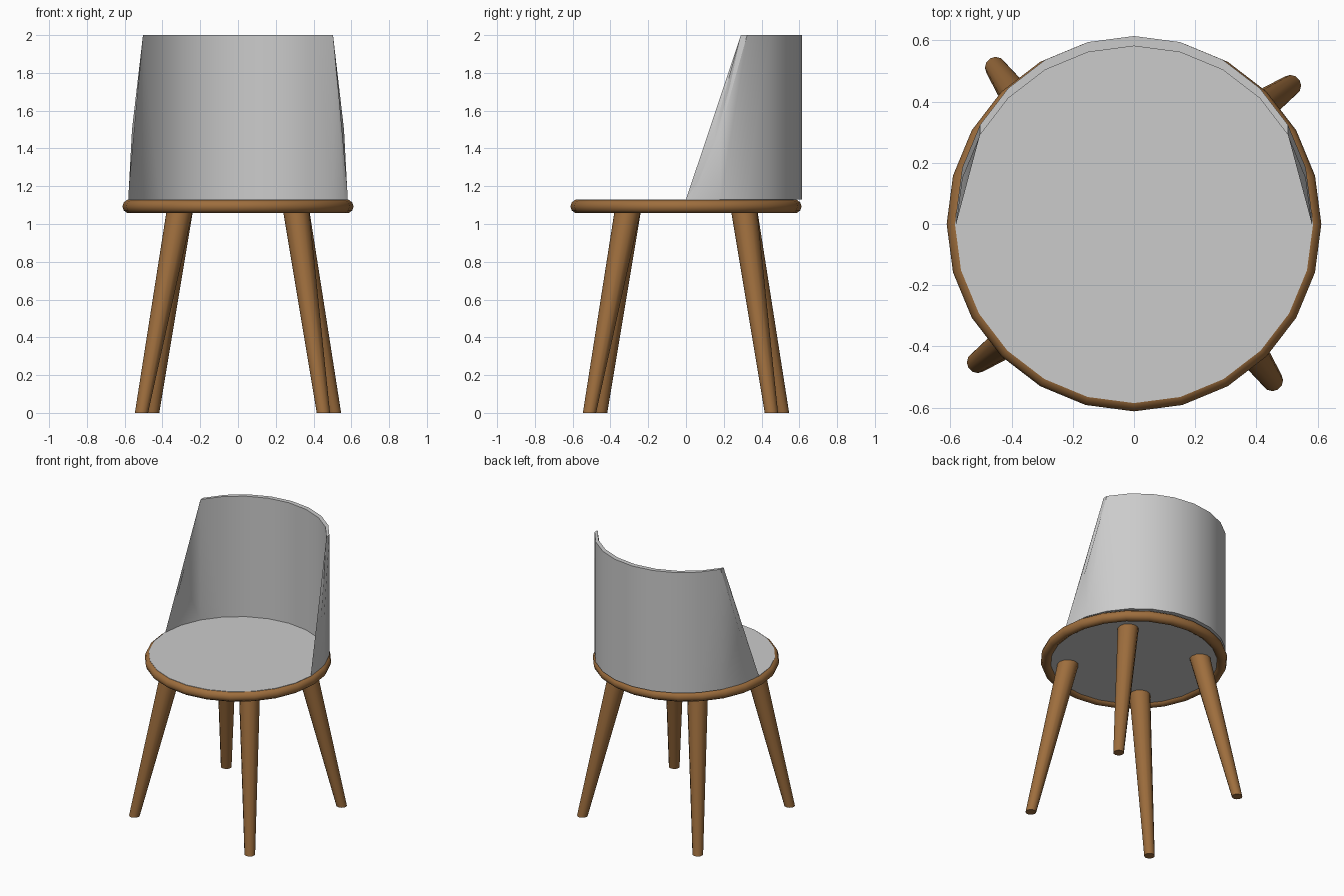
import bpy, bmesh, math
from mathutils import Matrix

if "Cube" in bpy.data.objects:
    bpy.data.objects.remove(bpy.data.objects["Cube"])

SIDES = 24
SEAT_Z = 1.13

wood = bpy.data.materials.new("wood")
wood.diffuse_color = (0.34, 0.155, 0.047, 1)
wood.use_nodes = True
wood.node_tree.nodes["Principled BSDF"].inputs["Base Color"].default_value = wood.diffuse_color


def finish(obj, mat=None, angle=40):
    if mat:
        obj.data.materials.append(mat)
    bpy.ops.object.select_all(action='DESELECT')
    obj.select_set(True)
    bpy.context.view_layer.objects.active = obj
    bpy.ops.object.shade_smooth_by_angle(angle=math.radians(angle))


def from_bmesh(name, bm, mat=None):
    bmesh.ops.recalc_face_normals(bm, faces=bm.faces)
    mesh = bpy.data.meshes.new(name)
    bm.to_mesh(mesh)
    bm.free()
    obj = bpy.data.objects.new(name, mesh)
    bpy.context.collection.objects.link(obj)
    finish(obj, mat)
    return obj


# Seat pad: thin disc
bpy.ops.mesh.primitive_cylinder_add(vertices=SIDES, radius=0.585, depth=0.055,
                                    location=(0, 0, SEAT_Z - 0.0275))
seat = bpy.context.object
seat.name = "seat"
finish(seat)

# Rounded wooden rim around the seat
bpy.ops.mesh.primitive_torus_add(major_segments=SIDES, minor_segments=10,
                                 major_radius=0.576, minor_radius=0.036,
                                 location=(0, 0, 1.093))
rim = bpy.context.object
rim.name = "seat_rim"
finish(rim, wood, 50)

# Backrest: half-round wall, thickened straight backwards
bm = bmesh.new()
R, THICK, HALF = 0.581, 0.033, SIDES // 2
low, high = [], []
for i in range(HALF + 1):
    a = math.tau * i / SIDES
    x, y = R * math.cos(a), R * math.sin(a)
    step = min(i, HALF - i)  # columns counted from the nearer side edge
    low.append(bm.verts.new((x, y, SEAT_Z)))
    top = 1.5 if step == 1 else 2.0
    high.append(bm.verts.new((x, y, top)) if step else low[-1])
for i in range(HALF):
    bm.faces.new(list(dict.fromkeys((low[i], low[i + 1], high[i + 1], high[i]))))
# Flat triangles that make the sloping side edges straight
bm.faces.new((low[0], high[1], high[2]))
bm.faces.new((low[-1], high[-3], high[-2]))
bmesh.ops.recalc_face_normals(bm, faces=bm.faces)
ext = bmesh.ops.extrude_face_region(bm, geom=bm.faces[:], use_keep_orig=True)
bmesh.ops.translate(bm, vec=(0, THICK, 0),
                    verts=[g for g in ext["geom"] if isinstance(g, bmesh.types.BMVert)])
from_bmesh("backrest", bm)

# Legs: tapered and splayed with a slight twist, repeated every quarter turn
LEG_TOP = 1.09
for k, name in enumerate(("back_right_leg", "back_left_leg", "front_left_leg", "front_right_leg")):
    bm = bmesh.new()
    bmesh.ops.create_cone(bm, cap_ends=True, segments=12, radius1=0.035, radius2=0.07,
                          depth=LEG_TOP, matrix=Matrix.Translation((0, 0, LEG_TOP / 2)))
    for v in bm.verts:
        t = v.co.z / LEG_TOP
        v.co.x += 0.511 + (0.305 - 0.511) * t
        v.co.y += 0.452 + (0.305 - 0.452) * t
    bmesh.ops.rotate(bm, verts=bm.verts, matrix=Matrix.Rotation(k * math.pi / 2, 3, 'Z'))
    from_bmesh(name, bm, wood)
